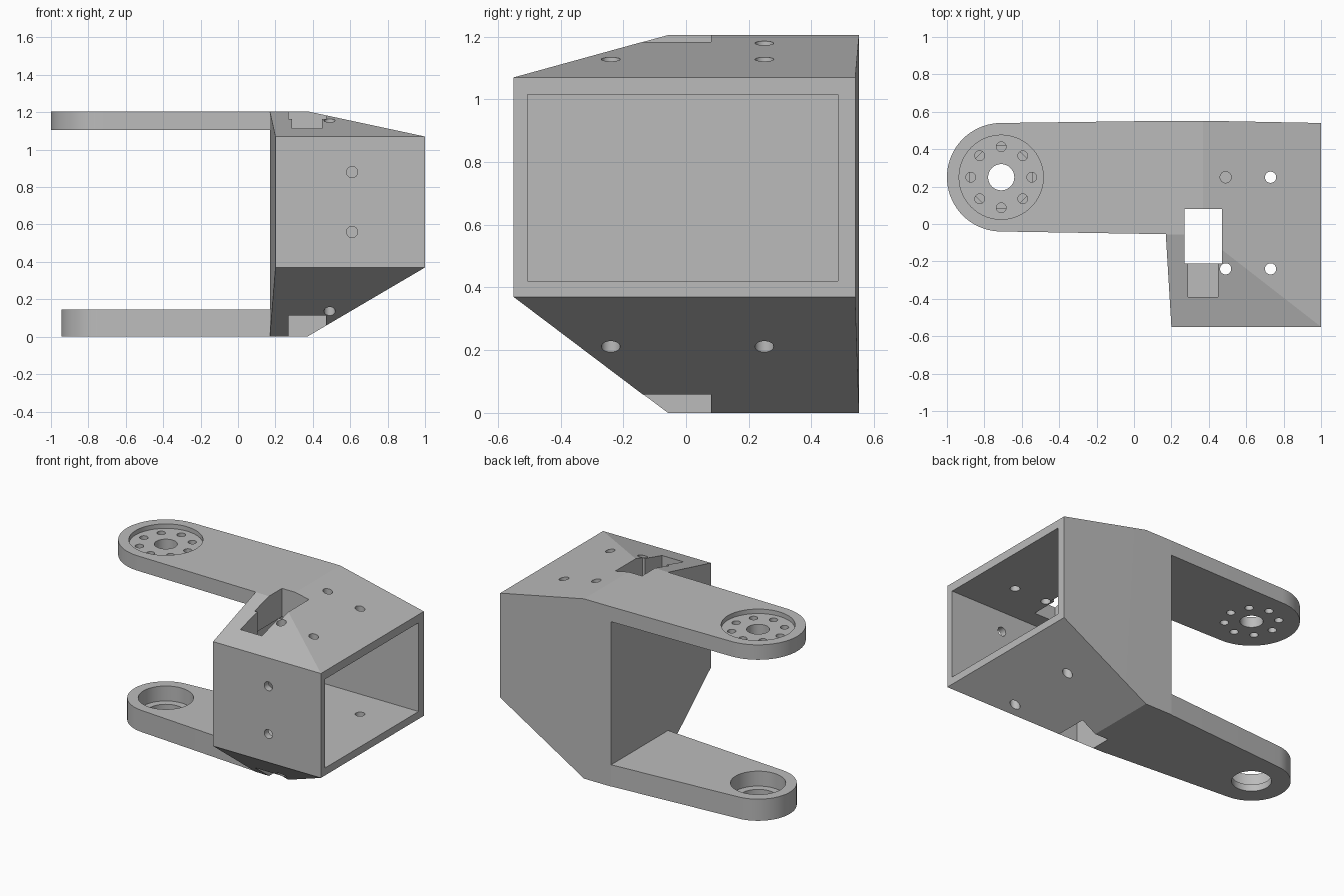
import bpy, bmesh, math
from mathutils import Matrix, Vector

cube = bpy.data.objects.get("Cube")
if cube:
    bpy.data.objects.remove(cube, do_unlink=True)

grey = bpy.data.materials.new("plain grey")
grey.use_nodes = True
grey.diffuse_color = (0.5, 0.5, 0.5, 1)
grey.node_tree.nodes["Principled BSDF"].inputs["Base Color"].default_value = (0.5, 0.5, 0.5, 1)

HEIGHT = 1.205
PIVOT = Vector((-0.71, 0.25))


def finish(name, bm):
    bmesh.ops.recalc_face_normals(bm, faces=bm.faces[:])
    mesh = bpy.data.meshes.new(name)
    bm.to_mesh(mesh)
    bm.free()
    mesh.materials.append(grey)
    ob = bpy.data.objects.new(name, mesh)
    bpy.context.collection.objects.link(ob)
    return ob


def hull(name, points):
    """Solid convex shape around the given corners."""
    bm = bmesh.new()
    for p in points:
        bm.verts.new(p)
    bmesh.ops.convex_hull(bm, input=bm.verts[:])
    bmesh.ops.dissolve_limit(bm, angle_limit=0.002, verts=bm.verts[:], edges=bm.edges[:])
    return finish(name, bm)


def box(name, x0, x1, y0, y1, z0, z1):
    return hull(name, [(x, y, z) for x in (x0, x1) for y in (y0, y1) for z in (z0, z1)])


def rod(name, x, y, z0, z1, radius, sides=32):
    """Upright cylinder from z0 to z1."""
    bm = bmesh.new()
    bmesh.ops.create_cone(bm, cap_ends=True, segments=sides, radius1=radius, radius2=radius,
                          depth=z1 - z0, matrix=Matrix.Translation((x, y, (z0 + z1) / 2)))
    return finish(name, bm)


def combine(target, tool, operation):
    mod = target.modifiers.new(tool.name, 'BOOLEAN')
    mod.operation = operation
    mod.solver = 'EXACT'
    mod.object = tool
    bpy.context.view_layer.objects.active = target
    bpy.ops.object.modifier_apply(modifier=mod.name)
    bpy.data.objects.remove(tool, do_unlink=True)


def arm(name, z0, z1, radius):
    """Tapered arm with a round end at the pivot."""
    outline = [(0.2, -0.055), (0.2, 0.552)]
    for i in range(72):
        a = math.tau * i / 72
        outline.append((PIVOT.x + radius * math.cos(a), PIVOT.y + radius * math.sin(a)))
    return hull(name, [(x, y, z) for x, y in outline for z in (z0, z1)])


# Housing: rectangular mouth on the right, taller narrow end where the arms join
corners = [(x, y, z) for x, y in ((1, -0.55), (1, 0.54), (0.2, -0.55)) for z in (0.37, 1.07)]
corners += [(x, y, z) for x, y in ((0.17, -0.055), (0.37, -0.06), (0.17, 0.552), (0.37, 0.552))
            for z in (0, HEIGHT)]
bracket = hull("bracket", corners)

# Arms
combine(bracket, arm("upper_arm", 1.105, HEIGHT, 0.29), 'UNION')
combine(bracket, arm("lower_arm", 0, 0.145, 0.235), 'UNION')

# Cavity, cable slot and its shallow extension
cutters = [
    box("cavity", 0.25, 1.2, -0.505, 0.485, 0.42, 1.015),
    box("cable_slot", 0.27, 0.47, -0.21, 0.08, -0.2, 1.4),
    box("slot_extension", 0.29, 0.45, -0.39, -0.2, 0.7, 1.4),
]

# Screw holes through the housing
for x, y, z0 in ((0.49, -0.24, -0.2), (0.73, -0.24, -0.2), (0.73, 0.25, -0.2), (0.49, 0.25, 0.7)):
    cutters.append(rod("screw_hole", x, y, z0, 1.4, 0.03))
for z in (0.56, 0.88):
    hole = rod("front_hole", 0, 0, -0.15, 0.15, 0.03)
    hole.data.transform(Matrix.Translation((0.61, -0.53, z)) @ Matrix.Rotation(math.pi / 2, 4, 'X'))
    cutters.append(hole)

# Upper horn recess, centre hole and ring of small holes
cutters.append(rod("horn_recess", *PIVOT, 1.175, 1.4, 0.225, 72))
cutters.append(rod("horn_centre", *PIVOT, 1, 1.4, 0.07, 48))
for i in range(8):
    a = math.tau * i / 8
    cutters.append(rod("horn_hole", PIVOT.x + 0.163 * math.cos(a),
                       PIVOT.y + 0.163 * math.sin(a), 1, 1.4, 0.026))

# Lower bearing seat and through hole
cutters.append(rod("bearing_seat", *PIVOT, 0.045, 0.3, 0.168, 72))
cutters.append(rod("bearing_hole", *PIVOT, -0.2, 0.3, 0.12, 72))

for cutter in cutters:
    combine(bracket, cutter, 'DIFFERENCE')

# Smooth the round walls only
bpy.ops.object.select_all(action='DESELECT')
bracket.select_set(True)
bpy.context.view_layer.objects.active = bracket
bpy.ops.object.shade_smooth_by_angle(angle=math.radians(11.5))
